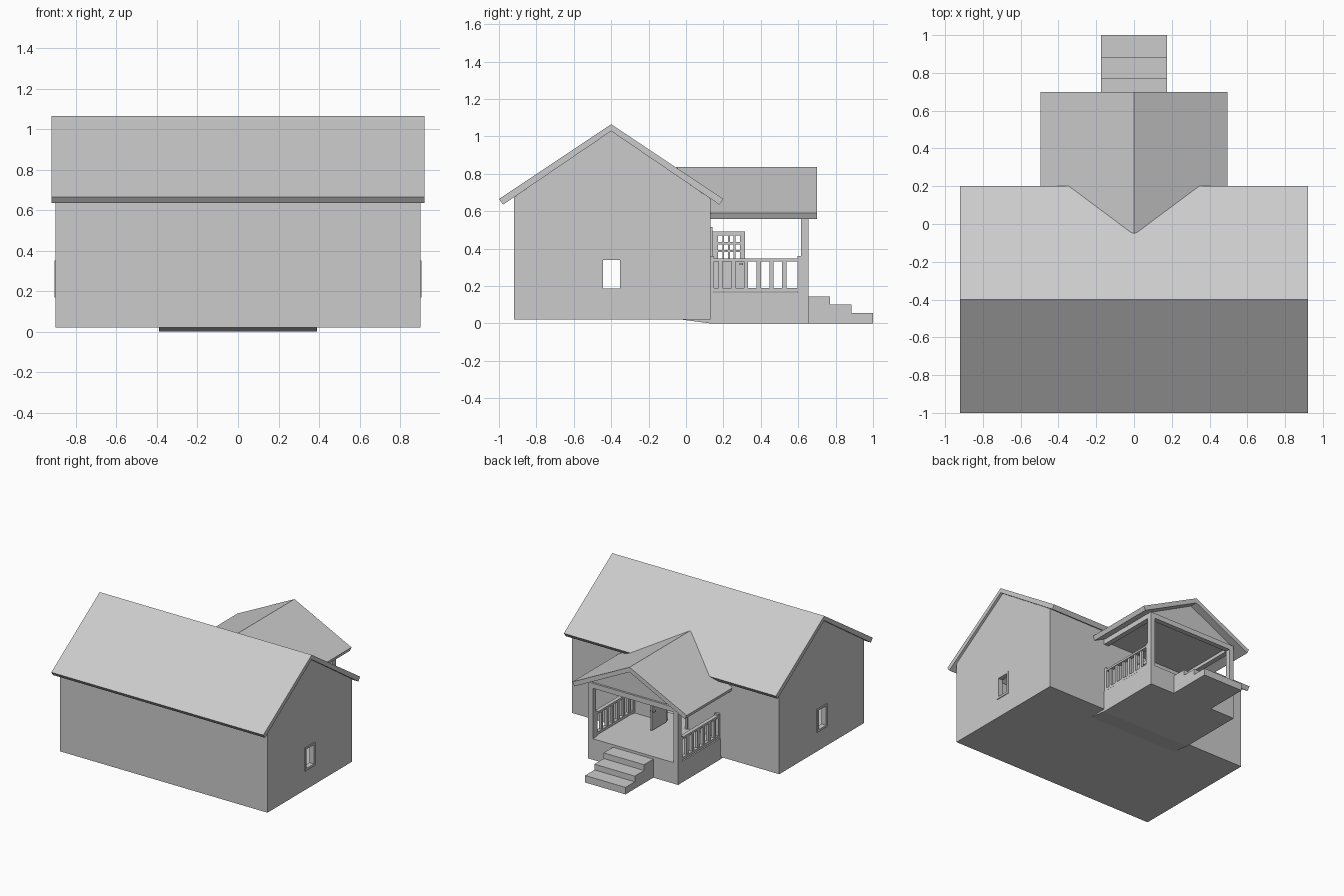
import bpy, bmesh
from mathutils import Vector

if "Cube" in bpy.data.objects:
    bpy.data.objects.remove(bpy.data.objects["Cube"])


def make(name, bm):
    bmesh.ops.recalc_face_normals(bm, faces=bm.faces)
    me = bpy.data.meshes.new(name)
    bm.to_mesh(me)
    bm.free()
    ob = bpy.data.objects.new(name, me)
    bpy.context.collection.objects.link(ob)
    return ob


def boxes(name, items):
    """One object from boxes given as (x0, x1, y0, y1, z0, z1)."""
    bm = bmesh.new()
    for x0, x1, y0, y1, z0, z1 in items:
        vs = bmesh.ops.create_cube(bm, size=1)["verts"]
        for v in vs:
            v.co = Vector((x0 if v.co.x < 0 else x1,
                           y0 if v.co.y < 0 else y1,
                           z0 if v.co.z < 0 else z1))
    return make(name, bm)


def prism(name, pts, a, b, axis):
    """Extrude a profile: axis 'x' takes (y, z) points, axis 'y' takes (x, z)."""
    bm = bmesh.new()
    place = (lambda p, t: (t, p[0], p[1])) if axis == "x" else (lambda p, t: (p[0], t, p[1]))
    f = bm.faces.new([bm.verts.new(place(p, a)) for p in pts])
    new = bmesh.ops.extrude_face_region(bm, geom=[f])["geom"]
    d = Vector((b - a, 0, 0)) if axis == "x" else Vector((0, b - a, 0))
    bmesh.ops.translate(bm, vec=d, verts=[g for g in new if isinstance(g, bmesh.types.BMVert)])
    return make(name, bm)


def cut(ob, cutter):
    m = ob.modifiers.new("cut", "BOOLEAN")
    m.operation = "DIFFERENCE"
    m.solver = "EXACT"
    m.object = cutter
    cutter.hide_render = True
    bpy.context.view_layer.objects.active = ob
    bpy.ops.object.modifier_apply(modifier=m.name)
    bpy.data.objects.remove(cutter)


# Hollow house body with door and side window openings
walls = prism("house_walls", [(-.92, .02), (.13, .02), (.13, .667), (-.4, 1.03), (-.92, .674)],
              -.9, .9, "x")
cut(walls, prism("cavity", [(-.89, .05), (.1, .05), (.1, .65), (-.4, .99), (-.89, .65)],
                 -.87, .87, "x"))
cut(walls, boxes("window_hole", [(-1, 1, -.445, -.35, .185, .34)]))
cut(walls, boxes("door_hole", [(-.09, .09, .05, .2, .165, .495)]))

# Main roof
prism("main_roof", [(-1, .665), (-.4, 1.065), (.2, .665), (.178, .635), (-.4, 1.028), (-.978, .635)],
      -.92, .92, "x")

# Window frames on both gable walls
for s, side in ((1, "right"), (-1, "left")):
    a, b = sorted((s * .865, s * .906))
    boxes("window_frame_" + side, [
        (a, b, -.46, -.443, .17, .352), (a, b, -.352, -.335, .17, .352),
        (a, b, -.443, -.352, .17, .187), (a, b, -.443, -.352, .338, .352)])

# Porch base and steps
prism("porch_base", [(-.02, .02), (.13, 0), (.655, 0), (.655, .165), (-.02, .165)], -.39, .39, "x")
prism("steps", [(.65, 0), (1, 0), (1, .055), (.885, .055), (.885, .1), (.77, .1), (.77, .145), (.65, .145)],
      -.175, .175, "x")

# Porch roof, its back tapered so that it runs under the main roof
roof = prism("porch_roof", [(-.495, .59), (0, .836), (.495, .59), (.48, .558), (0, .798), (-.48, .558)],
             0, .7, "y")
for v in roof.data.vertices:
    if v.co.y < .1:
        v.co.y = -.05 + abs(v.co.x) * .37

# Porch gable: recessed panel, beams and flat ceiling
prism("gable_panel", [(-.39, .6), (.39, .6), (0, .798)], .625, .64, "y")
boxes("porch_beams", [(-.39, .39, .615, .655, .56, .6),
                      (-.39, -.35, .13, .615, .56, .6), (.35, .39, .13, .615, .56, .6)])
boxes("porch_ceiling", [(-.35, .35, .13, .615, .585, .6)])

# Front posts and side railings
for s, side in ((1, "right"), (-1, "left")):
    def bar(i, o, *r):
        return (*sorted((s * i, s * o)), *r)
    boxes("post_" + side, [bar(.35, .39, .615, .655, .165, .56)])
    rail = [bar(.355, .385, .13, .615, .332, .348), bar(.355, .385, .13, .615, .17, .19),
            bar(.353, .387, .595, .615, .165, .36), bar(.353, .387, .13, .15, .165, .36)]
    for k in range(6):
        y = .185 + k * .068
        rail.append(bar(.36, .38, y - .011, y + .011, .19, .332))
    boxes("railing_" + side, rail)

# Door frame
boxes("door_frame", [(-.11, -.09, .1, .142, .165, .515), (.09, .11, .1, .142, .165, .515),
                     (-.09, .09, .1, .142, .495, .515)])

# Open door with a grid of small panes
x0, x1 = .074, .088
door = [(x0, x1, .135, .315, .172, .345), (x0, x1, .135, .315, .47, .492),
        (x0, x1, .135, .17, .345, .47), (x0, x1, .288, .315, .345, .47)]
for k in range(1, 4):
    y = .17 + k * .0295
    door.append((x0, x1, y - .005, y + .005, .345, .47))
for k in (1, 2):
    z = .345 + k * .0417
    door.append((x0, x1, .17, .288, z - .006, z + .006))
boxes("door", door)
boxes("door_handle", [(.062, .1, .285, .305, .312, .322)])
